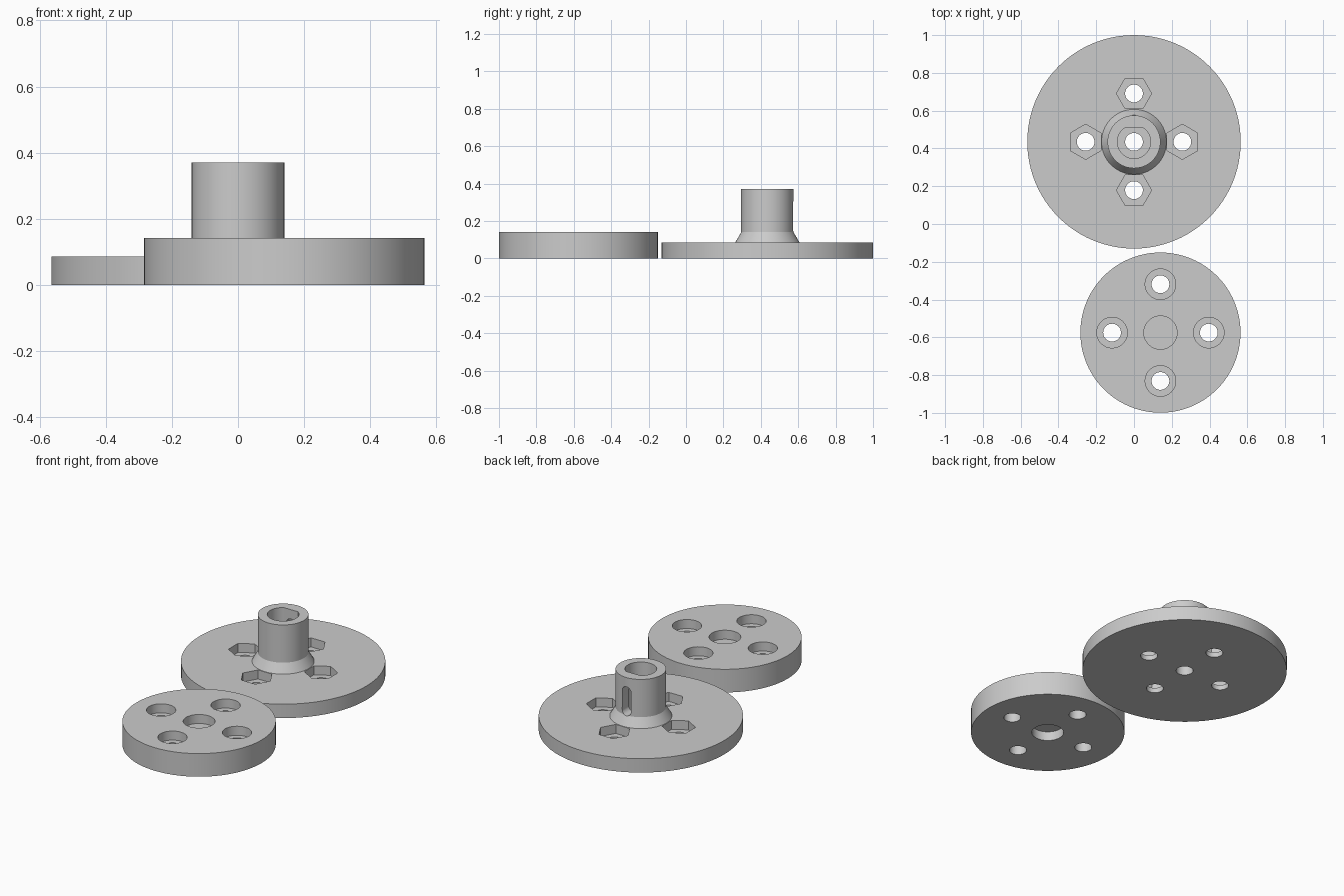
import bpy, bmesh, math
from mathutils import Matrix, Vector

if "Cube" in bpy.data.objects:
    bpy.data.objects.remove(bpy.data.objects["Cube"])

grey = bpy.data.materials.new("plain grey")
grey.diffuse_color = (0.6, 0.6, 0.6, 1)
grey.use_nodes = True
grey.node_tree.nodes["Principled BSDF"].inputs["Base Color"].default_value = grey.diffuse_color


def circle(r, n=96, turn=0.0, flat=None):
    """Outline of a circle or polygon, optionally cut by a flat at y = flat."""
    pts = []
    for i in range(n):
        a = turn + 2 * math.pi * i / n
        x, y = r * math.cos(a), r * math.sin(a)
        if flat is not None and y > flat:
            continue
        pts.append((x, y))
    if flat is not None:
        w = math.sqrt(r * r - flat * flat)
        first = next(i for i, p in enumerate(pts) if p[0] < 0)
        pts[first:first] = [(w, flat), (-w, flat)]
    return pts


def loft(name, sections, centre=(0, 0, 0), matrix=None):
    """Closed solid through stacked outlines: [(outline, z), ...]."""
    bm = bmesh.new()
    rings = [[bm.verts.new((x, y, z)) for x, y in pts] for pts, z in sections]
    n = len(rings[0])
    for lo, hi in zip(rings, rings[1:]):
        for i in range(n):
            j = (i + 1) % n
            bm.faces.new((lo[i], lo[j], hi[j], hi[i]))
    bm.faces.new(rings[0][::-1])
    bm.faces.new(rings[-1])
    if matrix:
        bm.transform(matrix)
    bm.transform(Matrix.Translation(Vector(centre)))
    bmesh.ops.recalc_face_normals(bm, faces=bm.faces)
    me = bpy.data.meshes.new(name)
    bm.to_mesh(me)
    bm.free()
    me.materials.append(grey)
    ob = bpy.data.objects.new(name, me)
    bpy.context.collection.objects.link(ob)
    return ob


def cut(body, cutters):
    """Subtract every cutter in turn, then remove it."""
    bpy.context.view_layer.objects.active = body
    for c in cutters:
        m = body.modifiers.new("cut", 'BOOLEAN')
        m.operation, m.solver, m.object = 'DIFFERENCE', 'EXACT', c
        bpy.ops.object.modifier_apply(modifier=m.name)
        bpy.data.objects.remove(c)
    bpy.ops.object.select_all(action='DESELECT')
    body.select_set(True)
    bpy.ops.object.shade_smooth_by_angle(angle=math.radians(25))


def bolt_positions(cx, cy, r=0.256):
    for k in range(4):
        a = k * math.pi / 2
        yield a, (cx + r * math.cos(a), cy + r * math.sin(a), 0)


BOLT_R = 0.047

# Large flange with flared hub
fx, fy = 0.0, 0.435
flange = loft("hub_flange", [(circle(0.565), 0), (circle(0.565), 0.085),
                             (circle(0.172), 0.085), (circle(0.14), 0.14),
                             (circle(0.14), 0.37)], (fx, fy, 0))
cutters = []
# Nut pockets with bolt holes
for a, p in bolt_positions(fx, fy):
    cutters.append(loft("nut_pocket", [(circle(0.093, 6, a + math.pi / 6), 0.03),
                                       (circle(0.093, 6, a + math.pi / 6), 0.12)], p))
    cutters.append(loft("bolt_hole", [(circle(BOLT_R, 40), -0.1), (circle(BOLT_R, 40), 0.2)], p))
# D-shaped shaft bore with a smaller hole through the base
bore = circle(0.088, 64, flat=0.074)
cutters.append(loft("shaft_bore", [(bore, 0.085), (bore, 0.5)], (fx, fy, 0)))
cutters.append(loft("centre_hole", [(circle(BOLT_R, 40), -0.1), (circle(BOLT_R, 40), 0.2)], (fx, fy, 0)))
# Rounded slot through the back wall of the hub
slot = [(x, y + (0.058 if i < 16 else -0.058))
        for i, (x, y) in enumerate(circle(0.03, 32, 0.001))]
cutters.append(loft("hub_slot", [(slot, 0.0), (slot, 0.2)], (fx, fy + 0.02, 0.225),
                    Matrix.Rotation(-math.pi / 2, 4, 'X')))
cut(flange, cutters)

# Smaller thick disc
dx, dy = 0.14, -0.575
disc = loft("clamp_disc", [(circle(0.424), 0), (circle(0.424), 0.141)], (dx, dy, 0))
cutters = []
# Counterbored bolt holes
for a, p in bolt_positions(dx, dy):
    cutters.append(loft("head_pocket", [(circle(0.081, 48), 0.086), (circle(0.081, 48), 0.2)], p))
    cutters.append(loft("bolt_hole", [(circle(BOLT_R, 40), -0.1), (circle(BOLT_R, 40), 0.2)], p))
# Blind centre recesses above and below
for lo, hi in ((0.086, 0.2), (-0.1, 0.055)):
    cutters.append(loft("centre_recess", [(circle(0.088, 64), lo), (circle(0.088, 64), hi)], (dx, dy, 0)))
cut(disc, cutters)
